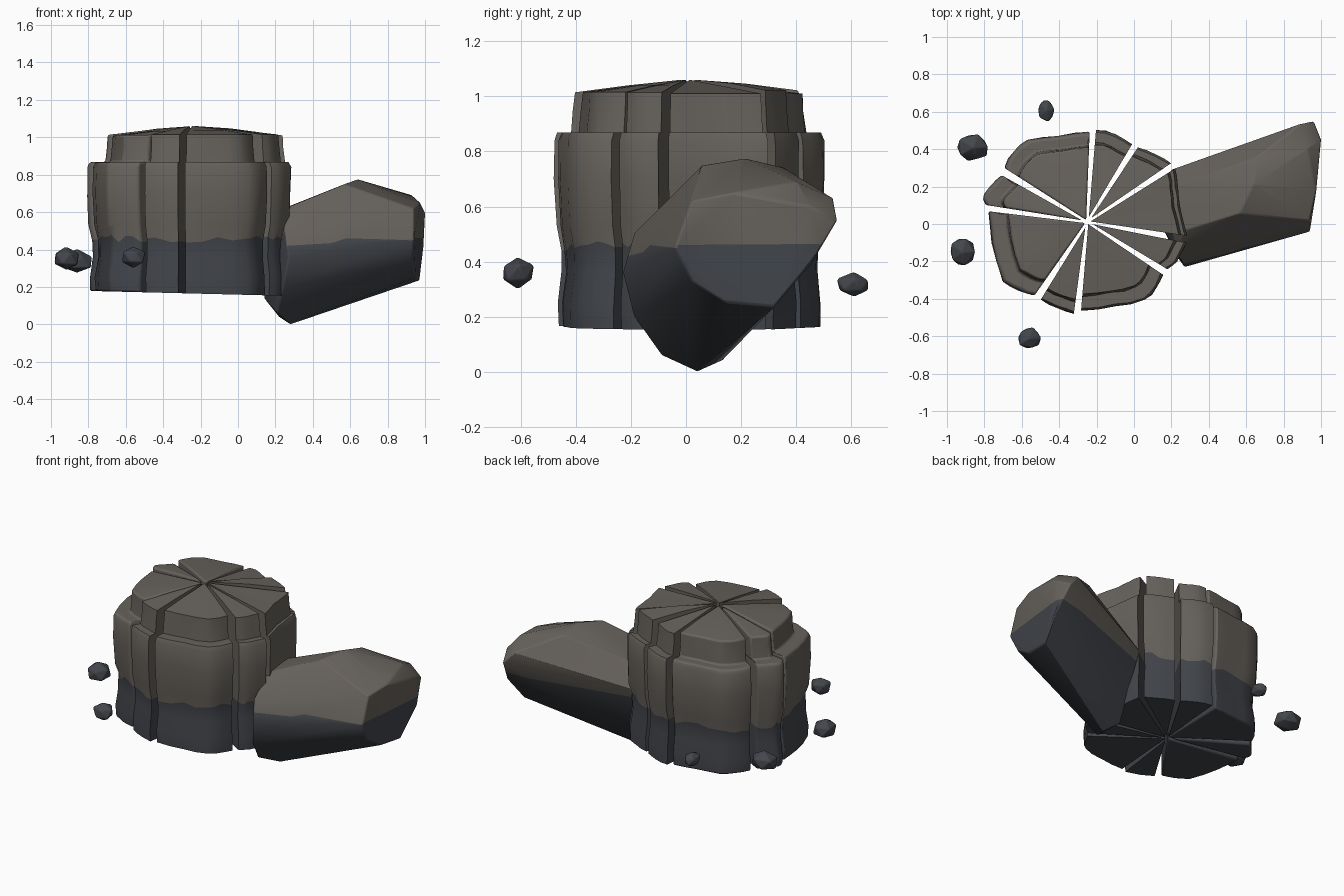
import bpy, bmesh, math, random
from mathutils import Vector

if "Cube" in bpy.data.objects:
    bpy.data.objects.remove(bpy.data.objects["Cube"])
random.seed(4)

def material(name, rgb):
    m = bpy.data.materials.new(name)
    m.diffuse_color = (*rgb, 1)
    m.use_nodes = True
    m.node_tree.nodes["Principled BSDF"].inputs["Base Color"].default_value = m.diffuse_color
    return m

DRY = material("dry_stone", (0.135, 0.122, 0.107))
WET = material("wet_stone", (0.055, 0.060, 0.070))

def finish(bm, name, bevel, tide=0.45):
    """Turn a bmesh into a bevelled, shaded object; faces below the tide line are wet."""
    bmesh.ops.recalc_face_normals(bm, faces=bm.faces)
    for f in bm.faces:
        f.material_index = 1 if f.calc_center_median().z < tide else 0
    me = bpy.data.meshes.new(name)
    bm.to_mesh(me)
    bm.free()
    me.materials.append(DRY)
    me.materials.append(WET)
    ob = bpy.data.objects.new(name, me)
    bpy.context.collection.objects.link(ob)
    b = ob.modifiers.new("worn_edges", 'BEVEL')
    b.width, b.segments = bevel, 2
    b.limit_method, b.angle_limit = 'ANGLE', math.radians(32)
    bpy.ops.object.select_all(action='DESELECT')
    bpy.context.view_layer.objects.active = ob
    ob.select_set(True)
    bpy.ops.object.shade_smooth_by_angle(angle=math.radians(32))
    return ob

# Cracked round rock: each wedge is (upper tier scale, outer arc points, counterclockwise)
C = Vector((-0.25, 0.01))
WEDGES = [
    (0.92, [(0.285, -0.075), (0.245, 0.10), (0.235, 0.20), (0.22, 0.31)]),
    (0.88, [(0.21, 0.32), (0.12, 0.37), (0.01, 0.415)]),
    (0.84, [(0.00, 0.42), (-0.10, 0.48), (-0.215, 0.505)]),
    (0.83, [(-0.225, 0.495), (-0.40, 0.47), (-0.57, 0.45), (-0.64, 0.39), (-0.70, 0.29)]),
    (0.80, [(-0.70, 0.27), (-0.76, 0.21), (-0.805, 0.16), (-0.79, 0.09)]),
    (0.80, [(-0.78, 0.08), (-0.76, -0.10), (-0.70, -0.31), (-0.62, -0.355), (-0.52, -0.385)]),
    (0.85, [(-0.51, -0.40), (-0.41, -0.45), (-0.31, -0.482)]),
    (0.82, [(-0.295, -0.465), (-0.10, -0.44), (0.06, -0.405), (0.12, -0.34), (0.16, -0.26)]),
    (0.88, [(0.17, -0.25), (0.23, -0.20), (0.285, -0.09)]),
]
# (height, scale, belongs to upper tier)
LAYERS = [(0.165, 0.97, 0), (0.25, 0.975, 0), (0.36, 0.945, 0), (0.455, 0.95, 0),
          (0.53, 0.985, 0), (0.70, 1.0, 0), (0.84, 1.0, 0), (0.868, 0.975, 0),
          (0.868, 1.02, 1), (0.95, 1.0, 1), (1.015, 0.99, 1), (1.04, 0.50, 1)]

def wedge(i, upper, pts):
    a = [Vector(p) - C for p in pts]
    gap = 0.012
    a[0] += (a[1] - a[0]).normalized() * gap
    a[-1] += (a[-2] - a[-1]).normalized() * gap
    # add a midpoint on each arc segment for a hewn, slightly uneven face
    arc = [a[0]]
    for p, q in zip(a, a[1:]):
        m = (p + q) / 2
        arc += [m + m.normalized() * random.uniform(0.0, 0.008), q]
    half = a[0].angle(a[-1]) / 2
    tip = (a[0].normalized() + a[-1].normalized()).normalized() * min(0.006 / math.sin(half), 0.03)
    lift = random.uniform(-0.008, 0.012)
    bm = bmesh.new()
    rings = []
    for k, (z, s, tier) in enumerate(LAYERS):
        s *= upper if tier else 1
        ring = []
        for j, p in enumerate([tip] + arc):
            q = C + (tip if j == 0 else tip + (p - tip) * (s * random.uniform(0.993, 1.005)))
            h = z + (lift if tier and k > 8 else 0)
            if k == 0:
                h -= 0.025 * (q.x - C.x)
            if k == 3:
                h += random.uniform(-0.02, 0.02)
            if j == 0 and k == len(LAYERS) - 2:
                h = 1.035
            if j == 0 and k == len(LAYERS) - 1:
                h = 1.06
            ring.append(bm.verts.new((q.x, q.y, h)))
        rings.append(ring)
    n = len(rings[0])
    for r, t in zip(rings, rings[1:]):
        for j in range(n):
            bm.faces.new((r[j], r[(j + 1) % n], t[(j + 1) % n], t[j]))
    bm.faces.new(rings[0])
    bm.faces.new(rings[-1])
    bmesh.ops.remove_doubles(bm, verts=bm.verts, dist=0.0008)
    finish(bm, f"rock_wedge_{i + 1}", 0.010)

for i, (u, pts) in enumerate(WEDGES):
    wedge(i, u, pts)

# Leaning boulder: convex hull of near end, crest and far end points
BOULDER = [(0.20, 0.29, 0.48), (0.22, 0.20, 0.61), (0.25, -0.04, 0.62), (0.25, -0.19, 0.50),
           (0.27, -0.23, 0.36), (0.24, -0.19, 0.20), (0.21, -0.09, 0.06), (0.28, 0.04, 0.0),
           (0.22, 0.13, 0.04), (0.14, 0.0, 0.14),
           (0.64, 0.21, 0.775), (0.57, 0.06, 0.75), (0.66, 0.36, 0.74), (0.58, -0.13, 0.46),
           (0.93, 0.40, 0.69), (0.89, 0.535, 0.63), (0.96, 0.55, 0.55), (0.99, 0.46, 0.40),
           (0.97, 0.32, 0.235), (0.95, 0.15, 0.25), (0.93, 0.02, 0.33), (0.94, -0.04, 0.45),
           (0.94, 0.02, 0.62), (0.975, 0.18, 0.65), (1.0, 0.45, 0.60)]
bm = bmesh.new()
for p in BOULDER:
    bm.verts.new(p)
bmesh.ops.convex_hull(bm, input=bm.verts)
bmesh.ops.delete(bm, geom=[v for v in bm.verts if not v.link_faces], context='VERTS')
bmesh.ops.bisect_plane(bm, geom=bm.verts[:] + bm.edges[:] + bm.faces[:],
                       plane_co=(0.6, 0, 0.44), plane_no=(-0.06, 0, 1))
bmesh.ops.recalc_face_normals(bm, faces=bm.faces)
finish(bm, "leaning_boulder", 0.02)

# Loose stones around the rock: centre and half sizes
STONES = [((-0.47, 0.61, 0.315), (0.047, 0.068, 0.046)),
          ((-0.86, 0.41, 0.335), (0.095, 0.08, 0.065)),
          ((-0.92, -0.15, 0.35), (0.078, 0.088, 0.065)),
          ((-0.56, -0.61, 0.36), (0.066, 0.066, 0.058))]
for i, (c, r) in enumerate(STONES):
    bm = bmesh.new()
    bmesh.ops.create_icosphere(bm, subdivisions=1, radius=1)
    for v in bm.verts:
        d = v.co * random.uniform(0.88, 1.12)
        v.co = [c[k] + d[k] * r[k] for k in range(3)]
    finish(bm, f"loose_stone_{i + 1}", 0.006, tide=2)
